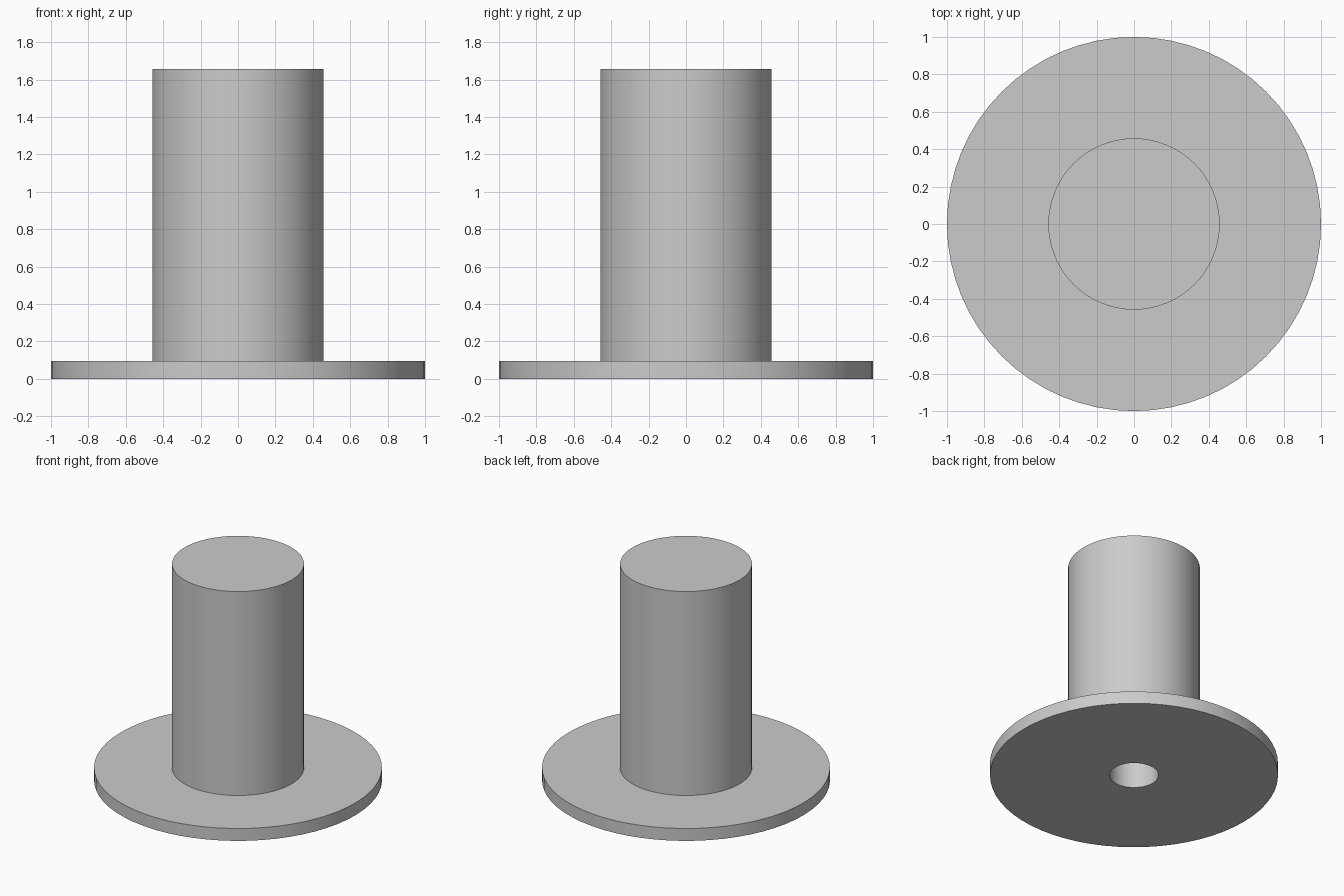
import bpy
import bmesh
import math
from mathutils import Matrix, Vector

cube = bpy.data.objects.get("Cube")
if cube:
    bpy.data.objects.remove(cube, do_unlink=True)

SEGMENTS = 64
HOLE_RADIUS, HOLE_DEPTH = 0.17, 1.2
FLANGE_RADIUS, FLANGE_TOP = 1.0, 0.095
POST_RADIUS, POST_TOP = 0.458, 1.658

# Plain grey material
grey = bpy.data.materials.new("plain grey")
grey.use_nodes = True
colour = (0.6, 0.6, 0.6, 1)
grey.diffuse_color = colour
grey.node_tree.nodes["Principled BSDF"].inputs["Base Color"].default_value = colour

# Half section: blind bore, flange, post
profile = [
    (HOLE_RADIUS, HOLE_DEPTH),
    (HOLE_RADIUS, 0),
    (FLANGE_RADIUS, 0),
    (FLANGE_RADIUS, FLANGE_TOP),
    (POST_RADIUS, FLANGE_TOP),
    (POST_RADIUS, POST_TOP),
]


def turn(name, section, material):
    """Revolve a section around z and cap its two open ends."""
    bm = bmesh.new()
    rings = []
    for radius, z in section:
        rings.append([
            bm.verts.new(Matrix.Rotation(math.tau * i / SEGMENTS, 3, "Z") @ Vector((radius, 0, z)))
            for i in range(SEGMENTS)
        ])
    for low, high in zip(rings, rings[1:]):
        for i in range(SEGMENTS):
            j = (i + 1) % SEGMENTS
            bm.faces.new((low[i], low[j], high[j], high[i]))
    bm.faces.new(rings[0])
    bm.faces.new(rings[-1])
    bmesh.ops.recalc_face_normals(bm, faces=bm.faces)
    mesh = bpy.data.meshes.new(name)
    bm.to_mesh(mesh)
    bm.free()
    mesh.materials.append(material)
    obj = bpy.data.objects.new(name, mesh)
    bpy.context.collection.objects.link(obj)
    return obj


# Flanged post with a blind hole in its base
post = turn("flanged_post", profile, grey)
bpy.ops.object.select_all(action="DESELECT")
post.select_set(True)
bpy.context.view_layer.objects.active = post
bpy.ops.object.shade_smooth_by_angle(angle=math.radians(30))
